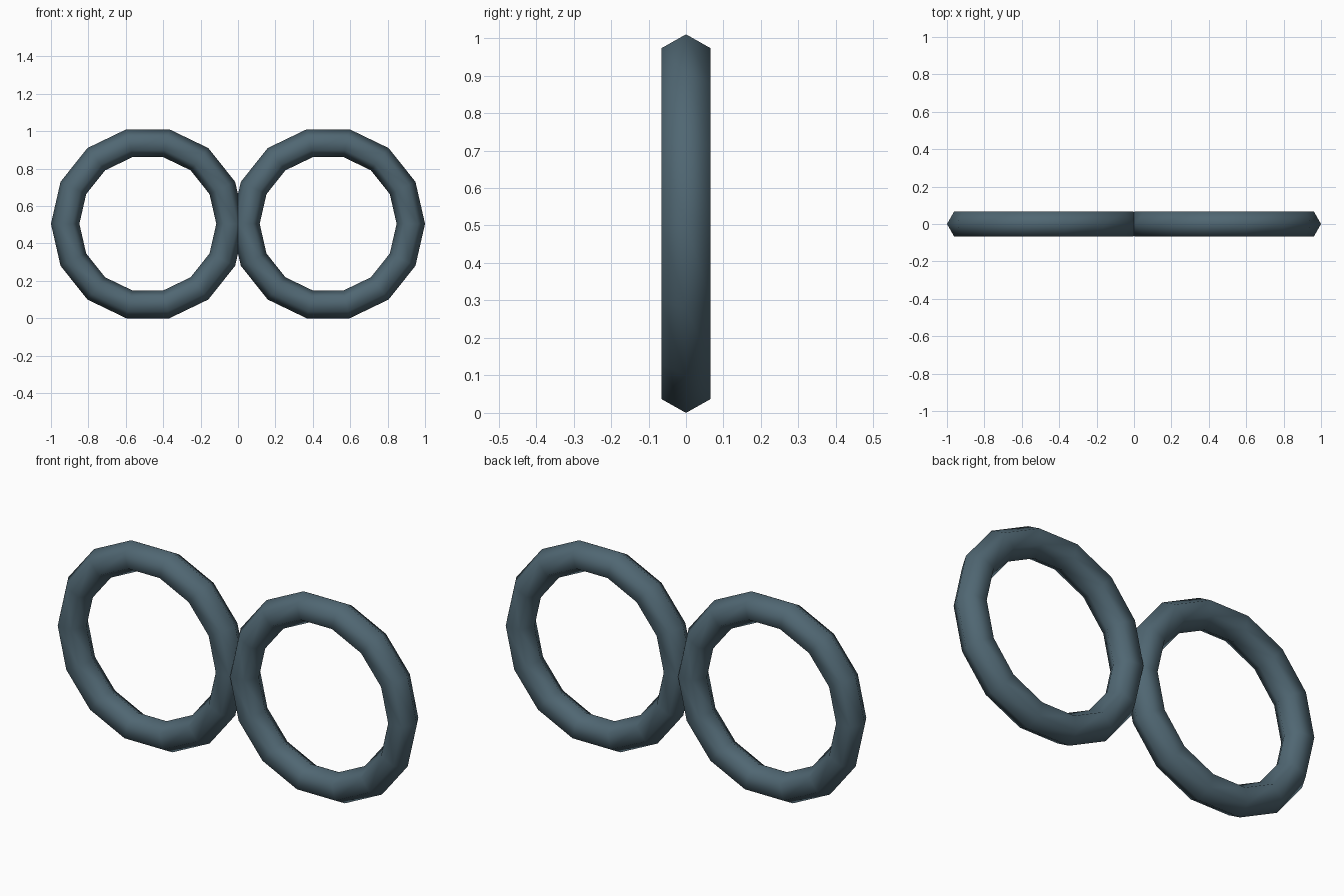
import bpy
import math

if "Cube" in bpy.data.objects:
    bpy.data.objects.remove(bpy.data.objects["Cube"])

MAJOR, MINOR = 0.442, 0.076      # ring radius and hexagonal section radius
OFFSET = 0.482                   # ring centres left and right of x = 0
HEIGHT = (MAJOR + MINOR) * math.cos(math.pi / 14)  # lower flat rests on z = 0

steel = bpy.data.materials.new("dark_blue_grey")
steel.diffuse_color = (0.08, 0.135, 0.17, 1.0)
steel.use_nodes = True
steel.node_tree.nodes["Principled BSDF"].inputs["Base Color"].default_value = steel.diffuse_color


def ring(name, x):
    """Upright 14-sided ring with a six-sided cross-section."""
    bpy.ops.mesh.primitive_torus_add(
        major_segments=14, minor_segments=6,
        major_radius=MAJOR, minor_radius=MINOR,
        location=(x, 0, HEIGHT), rotation=(math.pi / 2, 0, 0))
    obj = bpy.context.object
    obj.name = name
    obj.data.materials.append(steel)
    bpy.ops.object.shade_smooth()


# Two rings that overlap slightly where they meet
ring("left_ring", -OFFSET)
ring("right_ring", OFFSET)
